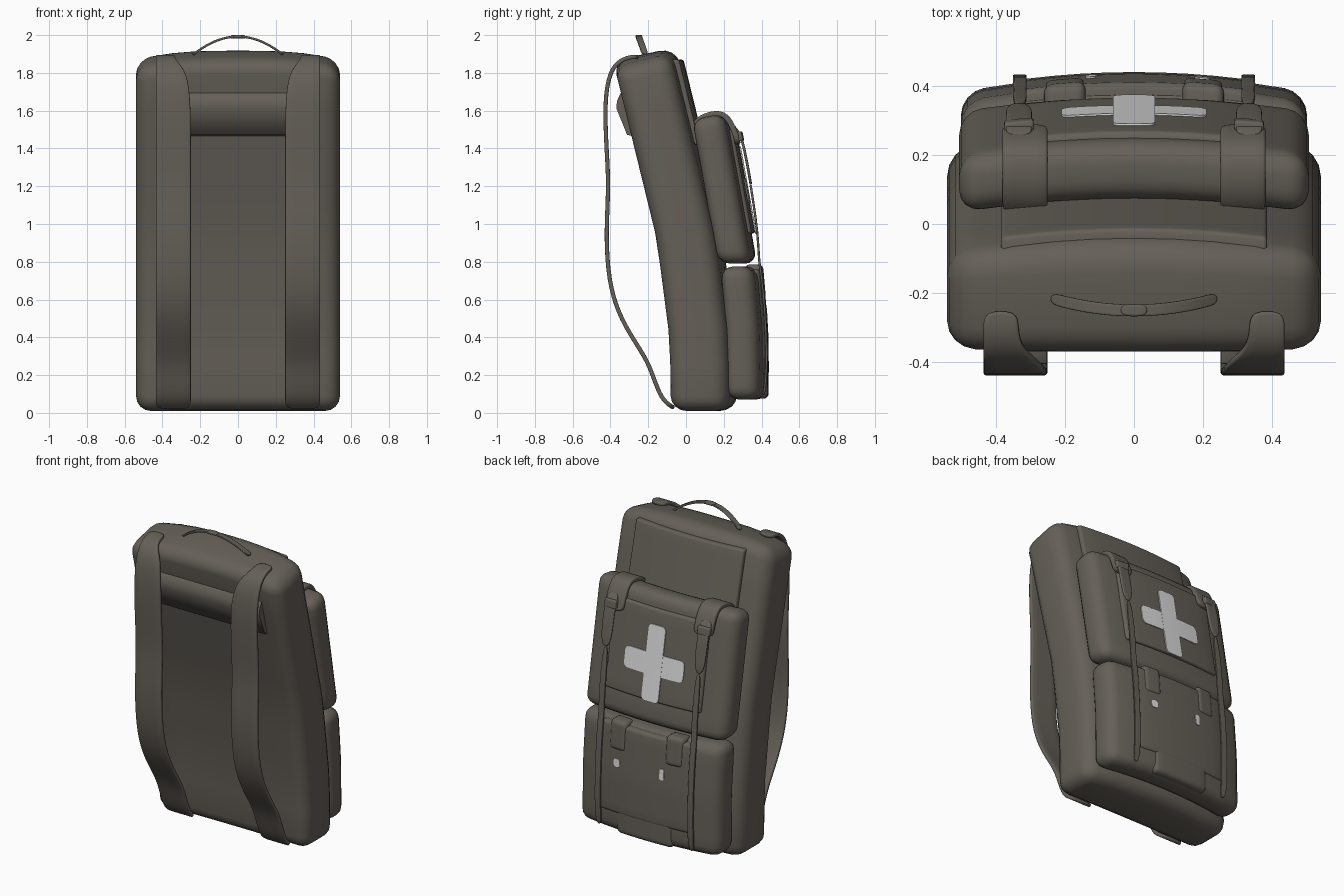
import bpy, bmesh, math
from mathutils import Vector

cube = bpy.data.objects.get("Cube")
if cube:
    bpy.data.objects.remove(cube, do_unlink=True)


def material(name, rgb):
    m = bpy.data.materials.new(name)
    m.use_nodes = True
    m.diffuse_color = (*rgb, 1)
    m.node_tree.nodes["Principled BSDF"].inputs["Base Color"].default_value = (*rgb, 1)
    return m


FABRIC = material("taupe fabric", (0.13, 0.116, 0.097))
WHITE = material("pale badge", (0.7, 0.7, 0.7))


def finish(name, bm, mat, angle=50):
    bmesh.ops.recalc_face_normals(bm, faces=bm.faces)
    me = bpy.data.meshes.new(name)
    bm.to_mesh(me)
    bm.free()
    ob = bpy.data.objects.new(name, me)
    bpy.context.collection.objects.link(ob)
    me.materials.append(mat)
    bpy.ops.object.select_all(action="DESELECT")
    bpy.context.view_layer.objects.active = ob
    ob.select_set(True)
    bpy.ops.object.shade_smooth_by_angle(angle=math.radians(angle))
    return ob


def lerp_path(path, z):
    """Front y of a leaning side profile at height z."""
    for (za, ya), (zb, yb) in zip(path, path[1:]):
        if z <= zb or (zb, yb) == path[-1]:
            return ya + (yb - ya) * (z - za) / (zb - za)


def soft_box(name, xs, zs, ys, lean, r, half, arch, front_arch=True,
             shear=0, droop=0, plate=False, mat=FABRIC):
    """Rounded box bent to follow a side profile and arched across its width."""
    bm = bmesh.new()
    bmesh.ops.create_cube(bm, size=1)
    lo, hi = Vector((xs[0], ys[0], zs[0])), Vector((xs[1], ys[1], zs[1]))
    for v in bm.verts:
        v.co = Vector([lo[i] + (v.co[i] + 0.5) * (hi[i] - lo[i]) for i in range(3)])
    edges = list(bm.edges)
    if plate:
        edges = [e for e in edges if abs(e.verts[0].co.y - e.verts[1].co.y) > 1e-5]
    bmesh.ops.bevel(bm, geom=edges, offset=r, segments=4, profile=0.5, affect="EDGES")
    # cuts that let the faces bend
    for axis, n in ((0, 8), (2, 10)):
        for i in range(1, n):
            co, no = Vector(), Vector()
            co[axis] = lo[axis] + r + (hi[axis] - lo[axis] - 2 * r) * i / n
            no[axis] = 1
            bmesh.ops.bisect_plane(bm, geom=bm.verts[:] + bm.edges[:] + bm.faces[:],
                                   plane_co=co, plane_no=no, dist=1e-5)
    for v in bm.verts:
        x, y, z = v.co
        t = (z - zs[0]) / (zs[1] - zs[0])
        depth = (y - ys[0]) / (ys[1] - ys[0])
        u = abs(x) / half
        z += t * t * (shear * (depth - 1) - droop * u ** 3)
        bend = arch * (1 - u * u) * (1 if front_arch else depth)
        v.co = (x, y + lerp_path(lean, z) + bend, z)
    return finish(name, bm, mat)


def ribbon(name, pairs, thick, smooth=2):
    """Strap made from pairs of edge points, smoothed and thickened."""
    bm = bmesh.new()
    rows = [[bm.verts.new(p) for p in pair] for pair in pairs]
    for a, b in zip(rows, rows[1:]):
        bm.faces.new((a[0], a[1], b[1], b[0]))
    ob = finish(name, bm, FABRIC)
    sub = ob.modifiers.new("smooth", "SUBSURF")
    sub.levels = sub.render_levels = smooth
    sol = ob.modifiers.new("thickness", "SOLIDIFY")
    sol.thickness, sol.offset = thick, 0
    bev = ob.modifiers.new("soft edge", "BEVEL")
    bev.width, bev.segments = thick * 0.3, 2
    return ob


BODY = [(0, -.08), (.38, -.085), (.92, -.155), (1.9, -.395)]
UPPER = [(.8, .17), (1.6, .025)]
LOWER = [(.05, .217), (.45, .21), (.8, .18)]

# main bag
soft_box("main_bag", (-.54, .54), (.01, 1.935), (0, .3), BODY, .08, .54, .05,
         front_arch=False, shear=.07, droop=.05)
# raised panel at the top of the back
soft_box("top_back_panel", (-.385, .385), (1.42, 1.87), (.27, .325), BODY, .012, .54, .05)

# cushion high on the wearer's side
bm = bmesh.new()
profile = [(-.24, 1.455), (-.312, 1.472), (-.368, 1.61), (-.366, 1.65), (-.348, 1.69), (-.3, 1.73)]
face = bm.faces.new([bm.verts.new((-.41, y, z)) for y, z in profile])
ext = bmesh.ops.extrude_face_region(bm, geom=[face])
bmesh.ops.translate(bm, vec=(.82, 0, 0), verts=[g for g in ext["geom"] if isinstance(g, bmesh.types.BMVert)])
finish("shoulder_cushion", bm, FABRIC, 60)

# pockets
soft_box("upper_pocket", (-.505, .505), (.79, 1.585), (-.01, .165), UPPER, .065, .5, .04, shear=.03)
soft_box("lower_pocket", (-.5, .5), (.07, .775), (-.01, .165), LOWER, .065, .5, .05)
soft_box("upper_flap", (-.34, .34), (.95, 1.5), (.1, .18), UPPER, .015, .5, .045)
soft_box("lower_flap", (-.33, .33), (.2, .76), (.1, .175), LOWER, .02, .5, .05)
soft_box("lower_center", (-.2, .2), (.075, .3), (.1, .172), LOWER, .03, .5, .05)

# cross badge and the two small flecks
badge = dict(lean=UPPER, half=.5, arch=.045, plate=True, mat=WHITE)
soft_box("badge_upright", (-.06, .06), (.95, 1.41), (.179, .186), r=.025, **badge)
soft_box("badge_bar", (-.21, .21), (1.11, 1.24), (.179, .185), r=.03, **badge)
badge.update(lean=LOWER, arch=.05)
soft_box("fleck_left", (.175, .22), (.5, .55), (.174, .179), r=.018, **badge)
soft_box("fleck_right", (-.14, -.11), (.5, .57), (.174, .179), r=.012, **badge)

strap_path = [(-.25, 1.885), (-.3, 1.885), (-.36, 1.86), (-.405, 1.8), (-.432, 1.65), (-.42, 1.38),
              (-.408, 1.2), (-.425, .95), (-.41, .7), (-.36, .53), (-.28, .39), (-.2, .27),
              (-.16, .15), (-.12, .06), (-.06, .025)]
hump_path = [(.03, 1.5), (.07, 1.565), (.17, 1.592), (.225, 1.565), (.265, 1.47), (.275, 1.42)]
web_wide = [(.25, 1.52), (.285, 1.48), (.31, 1.4), (.345, 1.2)]
web_thin = [(.34, 1.22), (.382, .95), (.385, .8), (.405, .7), (.424, .45), (.428, .2), (.41, .09)]

for s, side in ((1, "left"), (-1, "right")):
    def band(name, path, a, b, thick):
        return ribbon(f"{side}_{name}", [((s * a, y, z), (s * b, y, z)) for y, z in path], thick)

    # shoulder strap, tapered where it meets the top
    pairs = []
    for y, z in strap_path:
        inner = .25 + .085 * min(1, max(0, (z - 1.78) / .09))
        pairs.append(((s * inner, y, z), (s * .435, y, z)))
    ribbon(f"{side}_shoulder_strap", pairs, .022)

    # closing straps over both pockets
    band("pocket_strap_pad", hump_path, .25, .38, .03)
    band("webbing_upper", web_wide, .295, .37, .014)
    band("webbing_lower", web_thin, .31, .35, .012)
    ends = sorted((s * .29, s * .375))
    soft_box(f"{side}_buckle", ends, (1.44, 1.49), (.2, .235), UPPER, .008, .5, .03)
    # tabs on the lower pocket
    ends = sorted((s * .14, s * .26))
    soft_box(f"{side}_lower_tab", ends, (.6, .785), (.09, .182), LOWER, .025, .5, .05)

# carry handle arching over the top
arc = []
for i in range(13):
    a = -1 + i / 6
    rise = 1 - a * a
    y, z = -.215 - .035 * rise, 1.895 + .098 * rise
    arc.append(((a * .24, y - .017, z), (a * .24, y + .017, z)))
ribbon("carry_handle", arc, .012)
ribbon("handle_grip", arc[5:8], .018)
